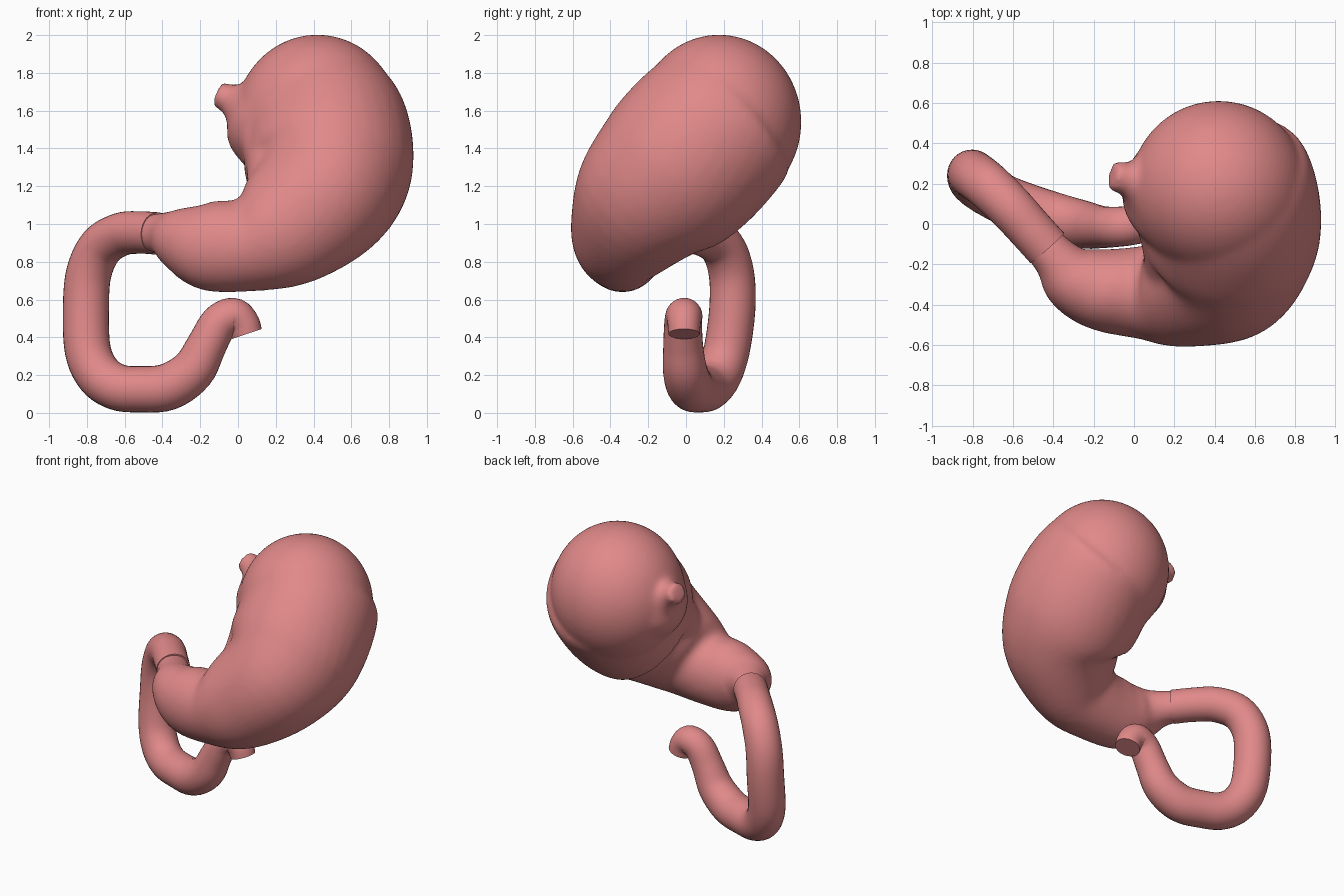
import bpy, bmesh, math
from mathutils import Vector, Matrix

if "Cube" in bpy.data.objects:
    bpy.data.objects.remove(bpy.data.objects["Cube"])


def spline(pts, sub):
    """Catmull-Rom through stations of any dimension."""
    p = [Vector(q) for q in pts]
    p = [2 * p[0] - p[1]] + p + [2 * p[-1] - p[-2]]
    out = []
    for i in range(1, len(p) - 2):
        a, b, c, d = p[i - 1:i + 3]
        for k in range(sub):
            t = k / sub
            out.append(0.5 * (2 * b + (c - a) * t + (2 * a - 5 * b + 4 * c - d) * t * t
                              + (3 * b - a - 3 * c + d) * t ** 3))
    return out + [p[-2]]


def loft(bm, stations, sub=5, sides=32):
    """Sweep ellipses (x, y, z, width radius, depth radius) along a path."""
    st = spline(stations, sub)
    cen = [Vector(s[:3]) for s in st]
    rings = []
    for i, s in enumerate(st):
        t = (cen[min(i + 1, len(cen) - 1)] - cen[max(i - 1, 0)]).normalized()
        u = t.cross(Vector((0, 1, 0))).normalized()
        v = t.cross(u)
        rings.append([bm.verts.new(cen[i] + u * (max(s[3], .01) * math.cos(a))
                                   + v * (max(s[4], .01) * math.sin(a)))
                      for a in (2 * math.pi * k / sides for k in range(sides))])
    for r, q in zip(rings, rings[1:]):
        for k in range(sides):
            n = (k + 1) % sides
            bm.faces.new((r[k], r[n], q[n], q[k]))
    bm.faces.new(rings[0][::-1])
    bm.faces.new(rings[-1])


def make(name, lofts, balls=()):
    bm = bmesh.new()
    for l in lofts:
        loft(bm, l)
    for centre, radii in balls:
        bmesh.ops.create_uvsphere(bm, u_segments=48, v_segments=32, radius=1,
                                  matrix=Matrix.LocRotScale(Vector(centre), None, Vector(radii)))
    bmesh.ops.recalc_face_normals(bm, faces=bm.faces)
    me = bpy.data.meshes.new(name)
    bm.to_mesh(me)
    bm.free()
    ob = bpy.data.objects.new(name, me)
    bpy.context.collection.objects.link(ob)
    me.materials.append(mat)
    bpy.ops.object.select_all(action='DESELECT')
    ob.select_set(True)
    bpy.context.view_layer.objects.active = ob
    bpy.ops.object.shade_smooth_by_angle(angle=math.radians(45))
    return ob


mat = bpy.data.materials.new("tissue")
mat.diffuse_color = (0.75, 0.25, 0.25, 1)
mat.use_nodes = True
mat.node_tree.nodes["Principled BSDF"].inputs["Base Color"].default_value = mat.diffuse_color

# stomach sac: body, antrum, pylorus
sac = [(.435, .35, 1.665, .24, .27), (.435, .27, 1.61, .385, .42),
       (.475, .13, 1.48, .44, .465), (.475, -.06, 1.28, .445, .46),
       (.42, -.215, 1.13, .385, .40), (.225, -.33, .965, .32, .29),
       (.05, -.34, .89, .25, .235), (-.16, -.325, .885, .238, .205),
       (-.30, -.265, .92, .175, .172), (-.38, -.18, .945, .12, .12),
       (-.46, -.09, .95, .105, .105)]
# rounded top of the stomach
fundus = ((.42, .175, 1.54), (.44, .437, .463))
# flared stub of the gullet
gullet = [(.25, .16, 1.54, .36, .36), (.10, .19, 1.585, .26, .26),
          (.02, .21, 1.63, .145, .15), (-.04, .225, 1.66, .085, .085),
          (-.11, .24, 1.688, .07, .078)]
# fullness along the inner curve
inner_curve = [(.14, .18, 1.56, .18, .18), (.175, .03, 1.46, .17, .17),
               (.225, -.15, 1.28, .18, .18), (.15, -.31, 1.06, .13, .13)]
stomach = make("stomach", [sac, gullet, inner_curve], [fundus])
rm = stomach.modifiers.new("blend", 'REMESH')
rm.mode = 'VOXEL'
rm.voxel_size = 0.018
rm.use_smooth_shade = True
sm = stomach.modifiers.new("soften", 'SMOOTH')
sm.factor = 0.5
sm.iterations = 18

# C-shaped first bowel loop
path = [(-.43, -.12, .95, .112), (-.52, -.02, .955, .112), (-.62, .09, .945, .115),
        (-.725, .19, .88, .118), (-.79, .24, .74, .12), (-.805, .245, .55, .122),
        (-.795, .215, .33, .122), (-.735, .17, .20, .123), (-.64, .12, .137, .123),
        (-.52, .075, .125, .122), (-.37, .025, .138, .124), (-.24, -.005, .225, .117),
        (-.165, -.015, .36, .105), (-.10, -.015, .475, .10), (-.025, -.01, .512, .097),
        (.025, -.01, .475, .088), (.047, -.01, .418, .083)]
make("duodenum", [[(*p, p[3]) for p in path]])
